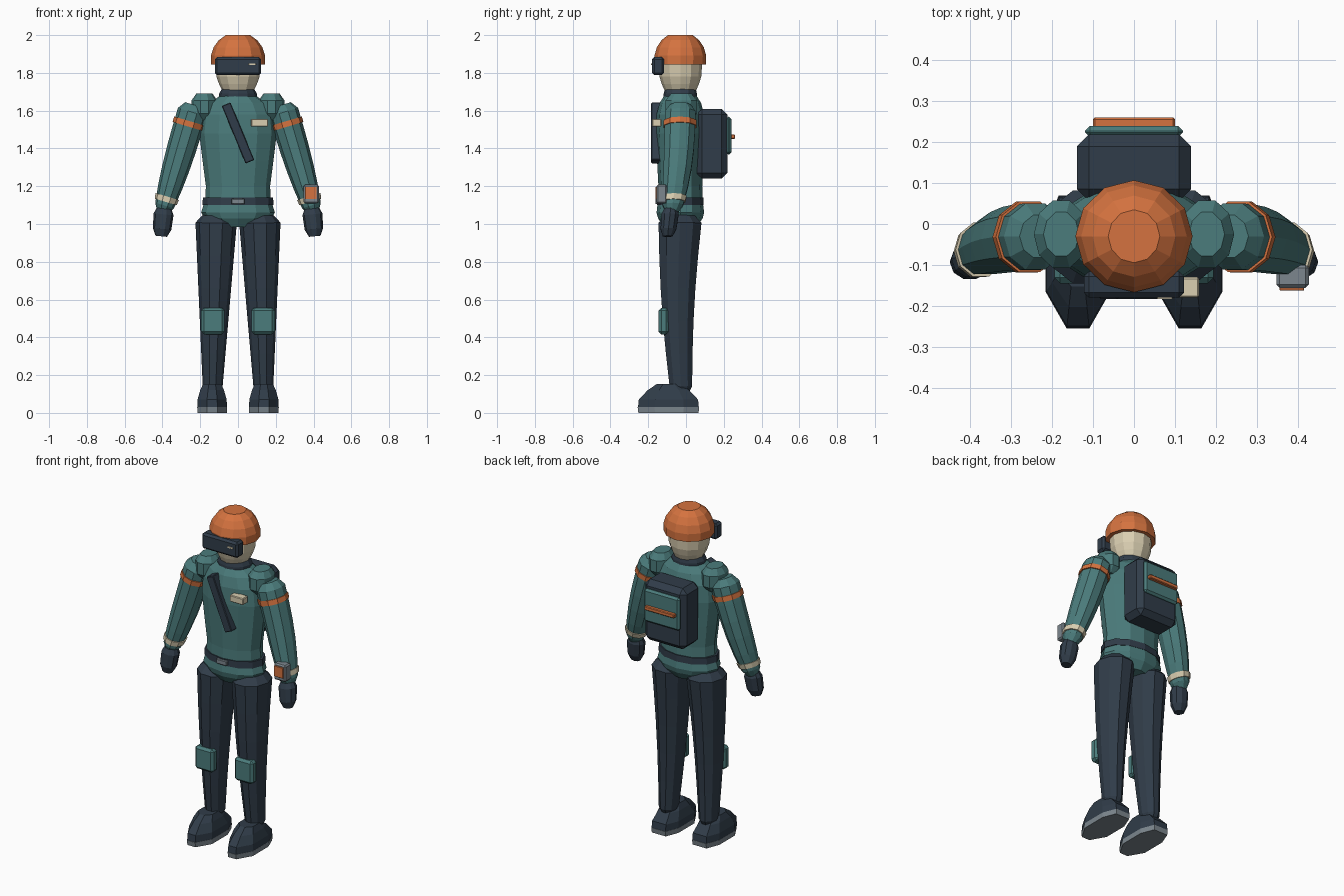
import bpy, bmesh
from math import atan2, cos, sin, pi, radians
from mathutils import Matrix, Vector

if "Cube" in bpy.data.objects:
    bpy.data.objects.remove(bpy.data.objects["Cube"], do_unlink=True)


def material(name, red, green, blue):
    mat = bpy.data.materials.new(name)
    mat.use_nodes = True
    colour = (red, green, blue, 1)
    mat.diffuse_color = colour
    mat.node_tree.nodes["Principled BSDF"].inputs["Base Color"].default_value = colour
    return mat


TEAL = material("teal cloth", .07, .2, .2)
DARK = material("dark slate", .03, .046, .067)
ORANGE = material("orange", .66, .17, .05)
CREAM = material("cream", .7, .62, .44)
GRAY = material("gray metal", .2, .24, .27)


def circle(count):
    return [(cos(2 * pi * i / count), sin(2 * pi * i / count)) for i in range(count)]


def finish(name, bm, mat):
    bmesh.ops.recalc_face_normals(bm, faces=bm.faces)
    mesh = bpy.data.meshes.new(name)
    bm.to_mesh(mesh)
    bm.free()
    mesh.materials.append(mat)
    bpy.context.collection.objects.link(bpy.data.objects.new(name, mesh))


def skin(name, rings, mat):
    """Join equal rings of points into a closed surface."""
    bm = bmesh.new()
    loops = [[bm.verts.new(point) for point in ring] for ring in rings]
    for low, high in zip(loops, loops[1:]):
        for i in range(len(low)):
            bm.faces.new((low[i - 1], low[i], high[i], high[i - 1]))
    bm.faces.new(loops[0])
    bm.faces.new(loops[-1])
    finish(name, bm, mat)


def trunk(name, profile, mat, flatten=.6):
    """Upright twelve-sided form from (height, half width); wider rings are flatter."""
    rings = []
    for z, width in profile:
        depth = width - flatten * (width - .08)
        rings.append([(u * width, v * depth - .03, z) for u, v in circle(12)])
    skin(name, rings, mat)


def limb(name, side, start, end, radii, mat, deep=0, bow=0, power=1, steps=5, span=(0, 1), swell=0, cap=.65):
    """Tapered ten-sided tube with rounded ends; span and swell make a band around it."""
    start, end = Vector(start), Vector(end)
    axis = end - start
    tilt = atan2(axis.x, -axis.z)
    first, last = span
    edge = min(.25, .04 / axis.length) * (last - first)
    inner = [first + edge + (last - first - 2 * edge) * i / steps for i in range(steps + 1)]
    rings = []
    for t in [first, *inner, last]:
        centre = start.lerp(end, t) - Vector((0, bow * sin(pi * t), 0))
        radius = radii[0] + (radii[1] - radii[0]) * t ** power + swell
        scale = cap if t in span else 1
        rings.append([(side * (centre.x + u * scale * radius * cos(tilt)),
                       centre.y + v * scale * (radius + deep),
                       centre.z + u * scale * radius * sin(tilt)) for u, v in circle(10)])
    skin(name, rings, mat)


def shoe(name, side, profile, mat):
    """Pointed footprint stacked from (height, half length)."""
    half = [(.35, -1), (1, -.45), (1, .5), (.6, 1)]
    outline = half + [(-u, v) for u, v in reversed(half)]
    rings = []
    for z, length in profile:
        width = .03 + .3 * length
        rings.append([(side * .137 + u * width, v * length - .093, z) for u, v in outline])
    skin(name, rings, mat)


def box(name, centre, size, mat, bevel=.004, turn=0):
    """Chamfered box, turned about the depth axis."""
    bm = bmesh.new()
    bmesh.ops.create_cube(bm, size=1)
    bmesh.ops.scale(bm, vec=size, verts=bm.verts)
    bmesh.ops.bevel(bm, geom=bm.edges[:], offset=bevel, segments=1, affect='EDGES')
    place = Matrix.Translation(Vector(centre)) @ Matrix.Rotation(radians(turn), 4, 'Y')
    bmesh.ops.transform(bm, verts=bm.verts, matrix=place)
    finish(name, bm, mat)


# Head: the helmet is a sphere cut flat at the crown and open line
trunk("head", [(1.7, .08), (1.74, .1), (1.78, .114), (1.88, .122)], CREAM, flatten=.1)
angles = [.325 * i - .18 for i in range(5)]
trunk("helmet", [(1.87 + .145 * sin(a), .145 * cos(a)) for a in angles], ORANGE, flatten=.1)
box("visor", (0, -.148, 1.836), (.245, .064, .096), DARK, bevel=.012)
box("visor_light", (.075, -.18, 1.846), (.038, .008, .01), CREAM, bevel=.001)
trunk("collar", [(1.65, .1), (1.69, .1), (1.72, .083)], DARK)

# Torso and belt
trunk("torso", [(1.1, .175), (1.2, .17), (1.33, .187), (1.48, .205),
                (1.58, .195), (1.64, .155), (1.685, .085)], TEAL)
trunk("pelvis", [(1.12, .177), (1.06, .195), (1.03, .175), (.985, .1)], TEAL)
trunk("belt", [(1.1, .188), (1.14, .186)], DARK)
box("belt_buckle", (0, -.152, 1.12), (.07, .02, .03), GRAY)
box("chest_strap", (0, -.152, 1.482), (.05, .064, .33), DARK, turn=-22.5)
box("chest_badge", (.114, -.155, 1.536), (.09, .05, .04), CREAM)

# Backpack
box("backpack", (0, .137, 1.425), (.28, .164, .37), DARK, bevel=.03)
box("backpack_pocket", (0, .226, 1.468), (.24, .028, .2), TEAL, bevel=.012)
box("backpack_bar", (0, .248, 1.462), (.2, .024, .024), ORANGE)

# Arms, legs and feet
arm = dict(start=(.23, -.03, 1.63), end=(.4, -.075, 1.06), radii=(.08, .045), deep=.005, bow=-.012, power=3)
for side, word in ((1, "left_"), (-1, "right_")):
    limb(word + "shoulder", side, (.178, -.025, 1.69), (.178, -.025, 1.55), (.067, .067), TEAL, deep=.02, steps=2)
    limb(word + "arm", side, mat=TEAL, **arm)
    limb(word + "arm_stripe", side, mat=ORANGE, span=(.15, .2), swell=.006, cap=1, **arm)
    limb(word + "cuff", side, mat=CREAM, span=(.85, .9), swell=.006, cap=1, **arm)
    limb(word + "glove", side, (.39, -.08, 1.09), (.406, -.097, .935), (.055, .047), DARK, deep=-.005, steps=2)
    limb(word + "leg", side, (.115, -.03, 1.045), (.135, -.025, .1), (.112, .05), DARK, deep=.01, bow=.015)
    box(word + "knee_pad", (side * .133, -.118, .486), (.124, .054, .14), TEAL, bevel=.014)
    shoe(word + "sole", side, [(0, .159), (.03, .163)], GRAY)
    shoe(word + "boot", side, [(.03, .161), (.07, .157), (.12, .11), (.154, .06)], DARK)

# Wrist device
box("wrist_device", (.388, -.128, 1.158), (.08, .056, .1), GRAY, bevel=.008)
box("wrist_screen", (.386, -.158, 1.164), (.06, .009, .064), ORANGE, bevel=.001)
